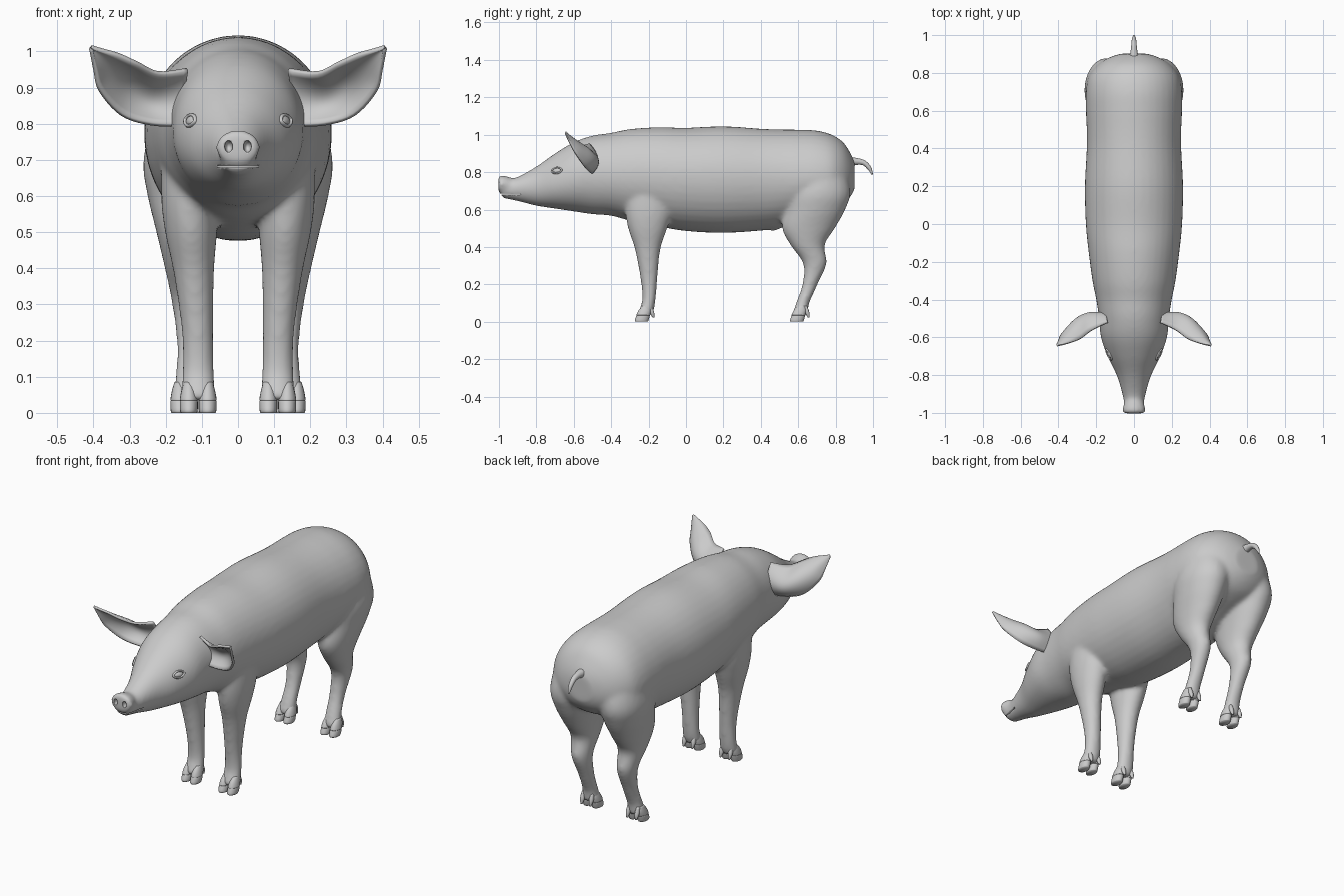
import bpy, bmesh
from math import cos, sin, pi
from mathutils import Vector, Matrix

if "Cube" in bpy.data.objects:
    bpy.data.objects.remove(bpy.data.objects["Cube"])


def spline(rows, n=5):
    """Catmull-Rom interpolation of rows of numbers."""
    out = []
    for i in range(len(rows) - 1):
        p = [rows[max(i - 1, 0)], rows[i], rows[i + 1], rows[min(i + 2, len(rows) - 1)]]
        for k in range(n):
            t = k / n
            out.append([b + .5 * t * (c - a + t * (2*a - 5*b + 4*c - d + t * (3*(b - c) + d - a)))
                        for a, b, c, d in zip(*p)])
    return out + [list(rows[-1])]


def loft(bm, rings):
    vs = [[bm.verts.new(p) for p in r] for r in rings]
    n = len(vs[0])
    for a, b in zip(vs, vs[1:]):
        for i in range(n):
            bm.faces.new((a[i], a[(i + 1) % n], b[(i + 1) % n], b[i]))
    bm.faces.new(vs[0])
    bm.faces.new(vs[-1])


def trunk(bm, rows, n=40):
    """Rows along y: y, half width, z of widest point, top z, bottom z."""
    angles = [2 * pi * i / n for i in range(n)]
    loft(bm, [[(w * cos(a), y, zw + sin(a) * (zt - zw if sin(a) > 0 else zw - zb)) for a in angles]
              for y, w, zw, zt, zb in spline(rows)])


def limb(bm, rows, side, n=24, steps=5):
    """Rows along z: z, centre x, centre y, radius x, radius y."""
    angles = [2 * pi * i / n for i in range(n)]
    loft(bm, [[(side * (cx + rx * cos(a)), cy + ry * sin(a), z) for a in angles]
              for z, cx, cy, rx, ry in spline(rows, steps)])


def ball(bm, loc, size):
    bmesh.ops.create_uvsphere(bm, u_segments=24, v_segments=14, radius=1,
                              matrix=Matrix.Translation(loc) @ Matrix.Diagonal((*size, 1)))


def finish(bm, name):
    bmesh.ops.recalc_face_normals(bm, faces=bm.faces)
    for f in bm.faces:
        f.smooth = True
    me = bpy.data.meshes.new(name)
    bm.to_mesh(me)
    bm.free()
    ob = bpy.data.objects.new(name, me)
    bpy.context.collection.objects.link(ob)
    return ob


# Body, head and legs fused into one skin
skin = bmesh.new()
trunk(skin, [
    (-.985, .046, .70, .75, .662), (-.9, .062, .715, .775, .645), (-.8, .092, .725, .83, .62),
    (-.7, .14, .745, .90, .605), (-.6, .175, .77, .96, .59), (-.5, .185, .785, .995, .575),
    (-.4, .20, .785, 1.01, .567), (-.3, .22, .785, 1.03, .54), (-.15, .24, .785, 1.04, .51),
    (0, .255, .78, 1.037, .485), (.2, .26, .775, 1.045, .475), (.4, .25, .775, 1.032, .487),
    (.5, .25, .775, 1.028, .50), (.6, .255, .77, 1.027, .53), (.7, .255, .77, 1.022, .57),
    (.78, .24, .77, 1.0, .60), (.84, .195, .77, .96, .63), (.88, .135, .77, .90, .67),
    (.902, .07, .77, .85, .71)])
# snout disc
trunk(skin, [(-.92, .045, .725, .765, .69), (-.965, .058, .733, .78, .69),
             (-.99, .062, .734, .783, .687), (-1.003, .055, .734, .776, .692)])
# belly bump
ball(skin, (0, .465, .51), (.03, .04, .025))

FRONT = [(.75, .13, -.2, .08, .12), (.6, .135, -.2, .078, .125), (.5, .13, -.205, .072, .105),
         (.385, .122, -.205, .056, .068), (.225, .112, -.198, .044, .045),
         (.12, .11, -.198, .044, .036), (.06, .11, -.212, .048, .04), (.035, .11, -.22, .044, .036)]
REAR = [(.86, .12, .72, .11, .12), (.7, .142, .71, .12, .17), (.6, .145, .69, .105, .162),
        (.5, .143, .655, .083, .142), (.41, .14, .65, .065, .092), (.31, .135, .689, .049, .063),
        (.2, .13, .663, .04, .041), (.1, .132, .624, .041, .036), (.05, .136, .612, .048, .04),
        (.035, .136, .61, .044, .036)]
FEET = [(.11, -.238), (.136, .592)]
for s in (1, -1):
    limb(skin, FRONT, s)
    limb(skin, REAR, s)
pig = finish(skin, "body")

# Mouth slit and nostril cutters
cut = bmesh.new()
bmesh.ops.create_cube(cut, size=1, matrix=Matrix.Translation((0, -.95, .682)) @ Matrix.Diagonal((.2, .13, .006, 1)))
for s in (1, -1):
    ball(cut, (s * .026, -1.0, .737), (.011, .025, .016))
cutter = finish(cut, "mouth_and_nostril_cutter")
cutter.hide_render = True
cutter.hide_set(True)

m = pig.modifiers.new("fuse", 'REMESH')
m.mode, m.voxel_size, m.use_smooth_shade = 'VOXEL', .01, True
m = pig.modifiers.new("soften", 'SMOOTH')
m.factor, m.iterations = .5, 14
m = pig.modifiers.new("carve", 'BOOLEAN')
m.operation, m.solver, m.object = 'DIFFERENCE', 'EXACT', cutter

# Hooves: two toes and two dewclaws per foot
for label, (fx, fy) in zip(("front", "rear"), FEET):
    for s in (1, -1):
        bm = bmesh.new()
        for dx in (-.026, .026):
            x = fx + dx
            limb(bm, [(.085, x, fy + .025, .014, .02), (.06, x, fy + .018, .021, .034),
                      (.037, x, fy + .01, .025, .037), (.034, x, fy + .009, .0235, .035),
                      (.03, x, fy + .008, .025, .036), (.008, x, fy + .001, .0245, .037),
                      (0, x, fy, .022, .034)], s, 20, 3)
            limb(bm, [(.085, x, fy + .045, .008, .01), (.05, x, fy + .056, .012, .012),
                      (.022, x, fy + .064, .005, .005)], s, 12, 3)
        finish(bm, f"{label}_hoof_{'left' if s > 0 else 'right'}")

# Ears: cupped sheets, each row is top edge, middle, bottom edge
EAR = [(.14, -.52, .95, .15, -.475, .87, .155, -.50, .795),
       (.22, -.56, .94, .235, -.475, .87, .24, -.515, .80),
       (.28, -.605, .967, .295, -.505, .90, .32, -.54, .825),
       (.33, -.625, .99, .345, -.56, .935, .38, -.585, .89),
       (.375, -.638, 1.003, .382, -.615, .98, .395, -.615, .945),
       (.406, -.645, 1.012, .406, -.643, 1.01, .407, -.644, 1.006)]
for s in (1, -1):
    bm = bmesh.new()
    grid = []
    for r in spline(EAR):
        T, M, B = Vector(r[:3]), Vector(r[3:6]), Vector(r[6:])
        C = 2 * M - (T + B) / 2
        row = []
        for k in range(13):
            u = k / 12
            p = T * (1 - u) ** 2 + C * 2 * u * (1 - u) + B * u * u
            row.append(bm.verts.new((s * p.x, p.y, p.z)))
        grid.append(row)
    for a, b in zip(grid, grid[1:]):
        for i in range(12):
            bm.faces.new((a[i], a[i + 1], b[i + 1], b[i]))
    ear = finish(bm, f"ear_{'left' if s > 0 else 'right'}")
    m = ear.modifiers.new("thickness", 'SOLIDIFY')
    m.thickness, m.offset = .012, 0

# Eyes: eyeball with an almond lid ring
for s in (1, -1):
    n = Vector((s * .8, -.42, .35)).normalized()
    t = Vector((s * .42, .9, .05))
    t = (t - n * t.dot(n)).normalized()
    b = n.cross(t)
    pos = Vector((s * .13, -.69, .808))
    frame = Matrix((t, b, n)).transposed().to_4x4()
    frame.translation = pos
    bm = bmesh.new()
    bmesh.ops.create_uvsphere(bm, u_segments=20, v_segments=12, radius=1,
                              matrix=frame @ Matrix.Diagonal((.024, .014, .009, 1)))
    lid = []
    for i in range(32):
        a = 2 * pi * i / 32
        out = Vector((cos(a), sin(a), 0))
        c = Vector((.03 * cos(a), .016 * sin(a) * abs(sin(a)) ** .3, .002))
        lid.append([frame @ (c + out * .005 * cos(q) + Vector((0, 0, .007 * sin(q))))
                    for q in [2 * pi * j / 8 for j in range(8)]])
    vs = [[bm.verts.new(p) for p in r] for r in lid]
    for i in range(32):
        for j in range(8):
            bm.faces.new((vs[i][j], vs[i][(j + 1) % 8], vs[(i + 1) % 32][(j + 1) % 8], vs[(i + 1) % 32][j]))
    finish(bm, f"eye_{'left' if s > 0 else 'right'}")

# Tail: tapered tube drooping at the end
path = spline([(.86, .85, .034), (.905, .857, .02), (.95, .85, .014), (.98, .822, .011), (.996, .787, .004)])
bm = bmesh.new()
rings = []
for i, (y, z, r) in enumerate(path):
    y0, z0 = path[max(i - 1, 0)][:2]
    y1, z1 = path[min(i + 1, len(path) - 1)][:2]
    d = Vector((0, y1 - y0, z1 - z0)).normalized()
    up = Vector((0, -d.z, d.y))
    rings.append([Vector((r * cos(a), y, z)) + up * r * sin(a) for a in [2 * pi * k / 16 for k in range(16)]])
loft(bm, rings)
finish(bm, "tail")
